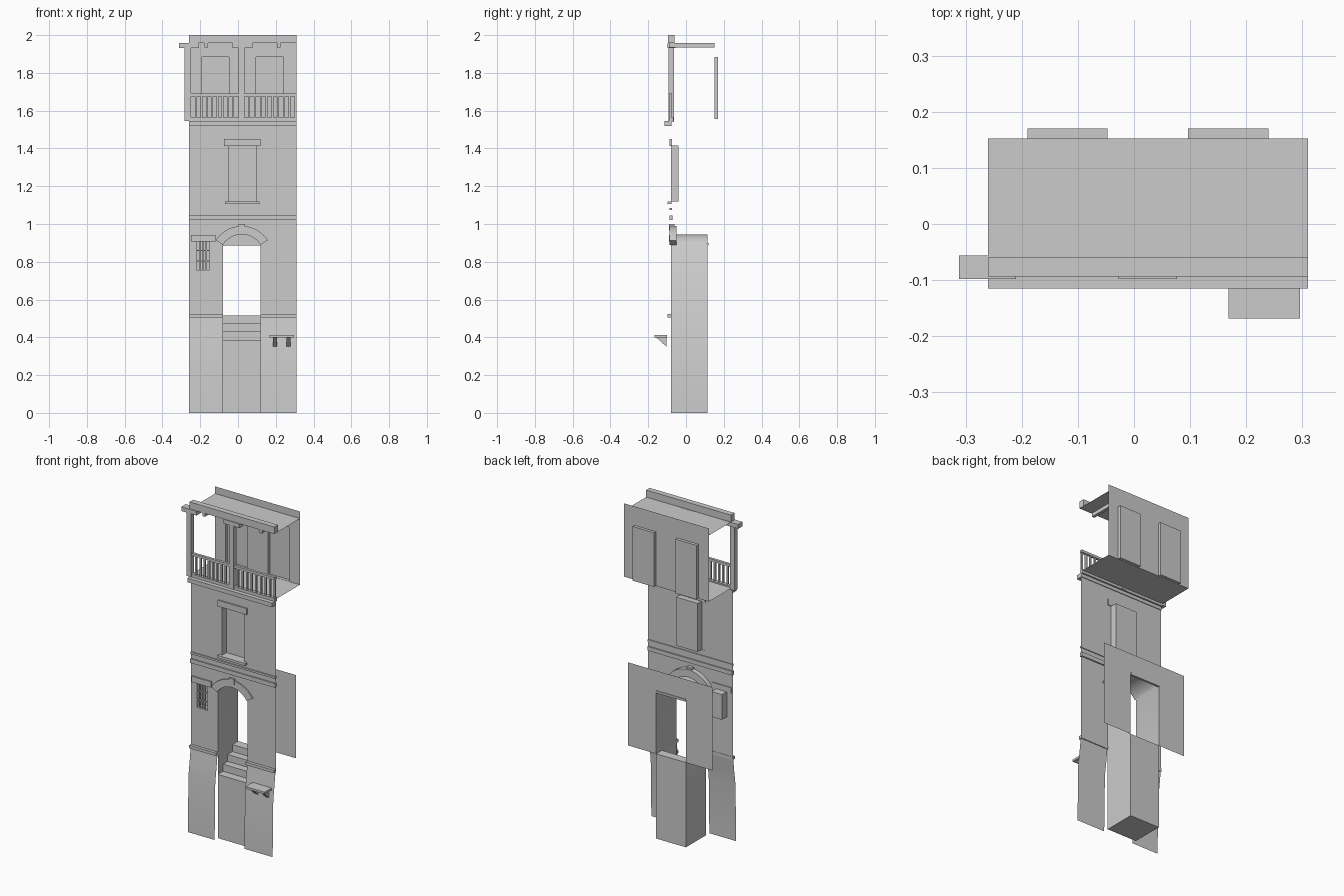
import bpy, math

if "Cube" in bpy.data.objects:
    bpy.data.objects.remove(bpy.data.objects["Cube"])

def mesh(name, verts, faces):
    me = bpy.data.meshes.new(name)
    me.from_pydata(verts, [], faces)
    me.update()
    ob = bpy.data.objects.new(name, me)
    bpy.context.collection.objects.link(ob)
    return ob

def box(name, x0, x1, y0, y1, z0, z1):
    v = [(x, y, z) for z in (z0, z1) for y in (y0, y1) for x in (x0, x1)]
    f = [(0, 2, 3, 1), (4, 5, 7, 6), (0, 1, 5, 4), (2, 6, 7, 3), (0, 4, 6, 2), (1, 3, 7, 5)]
    return mesh(name, v, f)

def recess(name, x0, x1, z0, z1, y0, y1):
    # box open to the front
    v = [(x, y, z) for z in (z0, z1) for y in (y0, y1) for x in (x0, x1)]
    f = [(0, 1, 3, 2), (4, 6, 7, 5), (2, 3, 7, 6), (0, 2, 6, 4), (1, 5, 7, 3)]
    return mesh(name, v, f)

def sheet(name, y, x0, x1, z0, z1, holes=()):
    # vertical wall sheet facing the front, with rectangular holes
    xs = sorted({x0, x1, *[h[0] for h in holes], *[h[1] for h in holes]})
    zs = sorted({z0, z1, *[h[2] for h in holes], *[h[3] for h in holes]})
    n = len(xs)
    v = [(x, y, z) for z in zs for x in xs]
    f = []
    for j in range(len(zs) - 1):
        for i in range(n - 1):
            cx, cz = (xs[i] + xs[i + 1]) / 2, (zs[j] + zs[j + 1]) / 2
            if not any(h[0] < cx < h[1] and h[2] < cz < h[3] for h in holes):
                a = j * n + i
                f.append((a, a + 1, a + n + 1, a + n))
    return mesh(name, v, f)

def strip(name, path_a, path_b, closed=False):
    # quads joining two matching paths
    n = len(path_a)
    m = n if closed else n - 1
    f = [(i, (i + 1) % n, n + (i + 1) % n, n + i) for i in range(m)]
    return mesh(name, list(path_a) + list(path_b), f)

def smooth(ob, angle=40):
    bpy.ops.object.select_all(action='DESELECT')
    ob.select_set(True)
    bpy.context.view_layer.objects.active = ob
    bpy.ops.object.shade_smooth_by_angle(angle=math.radians(angle))

L, R = -0.26, 0.31            # facade sides
DL, DR = -0.08, 0.12          # doorway sides
WY = -0.08                    # facade plane
CX, CZ, RI, RO = 0.02, 0.8266, 0.1184, 0.163
HALF, SEG = math.asin(0.1 / RI), 12

def arc(r, y):
    angs = [-HALF + 2 * HALF * i / SEG for i in range(SEG + 1)]
    return [(CX + r * math.sin(a), y, CZ + r * math.cos(a)) for a in angs]

# Battered lower piers with a string band on top
for side, a, b in (("left", L, DL), ("right", DR, R)):
    prof = [(-0.11, 0), (-0.104, 0.345), (-0.092, 0.43), (-0.082, 0.515)]
    smooth(strip(side + "_pier", [(a, y, z) for y, z in prof], [(b, y, z) for y, z in prof]))
    box(side + "_pier_band", a, b, -0.098, -0.078, 0.505, 0.523)

# Facade wall with doorway, small window and upper window
sheet("facade_wall", WY, L, R, 0.515, 1.54,
      [(DL, DR, 0.515, 0.96), (-0.22, -0.15, 0.757, 0.91), (-0.05, 0.095, 1.12, 1.415)])
inner = arc(RI, WY)
strip("arch_spandrel", inner, [(p[0], WY, 0.96) for p in inner])

# Passage walls and vault
def tunnel(y):
    return [(DL, y, 0)] + arc(RI, y) + [(DR, y, 0)]
smooth(strip("passage", tunnel(WY), tunnel(0.115)))

# Stair block inside the passage
stair = [(WY, 0), (WY, 0.387)]
for i, z in enumerate((0.43, 0.472, 0.515)):
    y = -0.03 + 0.045 * i
    stair += [(y, stair[-1][1]), (y, z)]
stair += [(0.115, 0.515), (0.115, 0)]
strip("stairs", [(DL, y, z) for y, z in stair], [(DR, y, z) for y, z in stair], True)

# Rear courtyard wall and its door head
sheet("rear_wall", 0.115, L, R, 0.515, 1.02, [(DL, DR, 0.515, 0.89)])
box("rear_door_head", DL, DR, 0.108, 0.12, 0.887, 0.9)

# Arch ring with keystone
ring = [arc(RI, -0.088), arc(RO, -0.088), arc(RO, -0.05), arc(RI, -0.05)]
n = SEG + 1
faces = [(k * n + i, k * n + i + 1, (k + 1) % 4 * n + i + 1, (k + 1) % 4 * n + i)
         for k in range(4) for i in range(SEG)]
faces += [(0, n, 2 * n, 3 * n), (n - 1, 4 * n - 1, 3 * n - 1, 2 * n - 1)]
smooth(mesh("door_arch", [p for q in ring for p in q], faces), 30)
box("keystone", 0.003, 0.037, -0.091, -0.06, 0.965, 1.0)

# Small barred window
recess("small_window", -0.22, -0.15, 0.757, 0.91, WY, -0.03)
box("small_window_lintel", -0.25, -0.12, -0.09, -0.075, 0.907, 0.942)
for i in range(3):
    x = -0.202 + 0.017 * i
    box("window_bar", x - 0.003, x + 0.003, -0.077, -0.071, 0.757, 0.91)
for z in (0.805, 0.86):
    box("window_crossbar", -0.22, -0.15, -0.078, -0.07, z - 0.003, z + 0.003)

# Shelf with two triangular brackets
box("shelf", 0.168, 0.296, -0.168, -0.1, 0.4, 0.413)
for x in (0.185, 0.257):
    v = [(x + d, y, z) for d in (0, 0.022) for y, z in ((-0.158, 0.4), (-0.103, 0.4), (-0.103, 0.35))]
    mesh("shelf_bracket", v, [(0, 1, 2), (3, 5, 4), (0, 2, 5, 3), (0, 3, 4, 1), (1, 4, 5, 2)])

# Cornice bands and upper window
box("lower_cornice", L, R, -0.088, -0.072, 1.02, 1.045)
box("upper_cornice", L, R, -0.087, -0.075, 1.074, 1.086)
recess("upper_window", -0.05, 0.095, 1.12, 1.415, WY, -0.04)
box("upper_window_lintel", -0.075, 0.12, -0.088, -0.075, 1.413, 1.45)
box("upper_window_sill", -0.07, 0.115, -0.098, -0.078, 1.105, 1.12)

# Balcony floor, edge trims, ceiling and back wall
mesh("balcony_floor", [(L, WY, 1.555), (R, WY, 1.555), (R, 0.152, 1.555), (L, 0.152, 1.555)], [(0, 1, 2, 3)])
box("balcony_edge", L, R, -0.115, -0.076, 1.52, 1.545)
box("balcony_kerb", L, R, -0.09, -0.066, 1.54, 1.563)
mesh("ceiling", [(L, -0.06, 1.957), (R, -0.06, 1.957), (R, 0.152, 1.957), (L, 0.152, 1.957)], [(0, 3, 2, 1)])
doors = [(-0.19, -0.047), (0.096, 0.24)]
sheet("balcony_back_wall", 0.152, L, R, 1.555, 2.0, [(a, b, 1.556, 1.885) for a, b in doors])
for a, b in doors:
    recess("balcony_door", a, b, 1.556, 1.885, 0.152, 0.17)

# Front beam, posts with bracket heads, rafters
box("front_beam", L, R, -0.094, -0.06, 1.957, 2.0)
for x in (-0.266, 0.019):
    box("post", x - 0.016, x + 0.016, -0.093, -0.064, 1.545, 1.932)
for a, b in ((-0.312, -0.21), (-0.028, 0.077)):
    box("post_bracket", a, b, -0.098, -0.056, 1.932, 1.958)
for x in (-0.168, 0.022, 0.215):
    box("rafter", x - 0.009, x + 0.009, -0.09, 0.15, 1.935, 1.957)

# Railing with balusters
for a, b in ((-0.25, 0.003), (0.035, R)):
    box("handrail", a, b, -0.09, -0.074, 1.675, 1.69)
    step = (b - a) / 9
    for i in range(1, 9 if a < 0 else 10):
        x = a + step * (i - (0 if a < 0 else 0.2))
        box("baluster", x - 0.005, x + 0.005, -0.087, -0.077, 1.56, 1.677)
